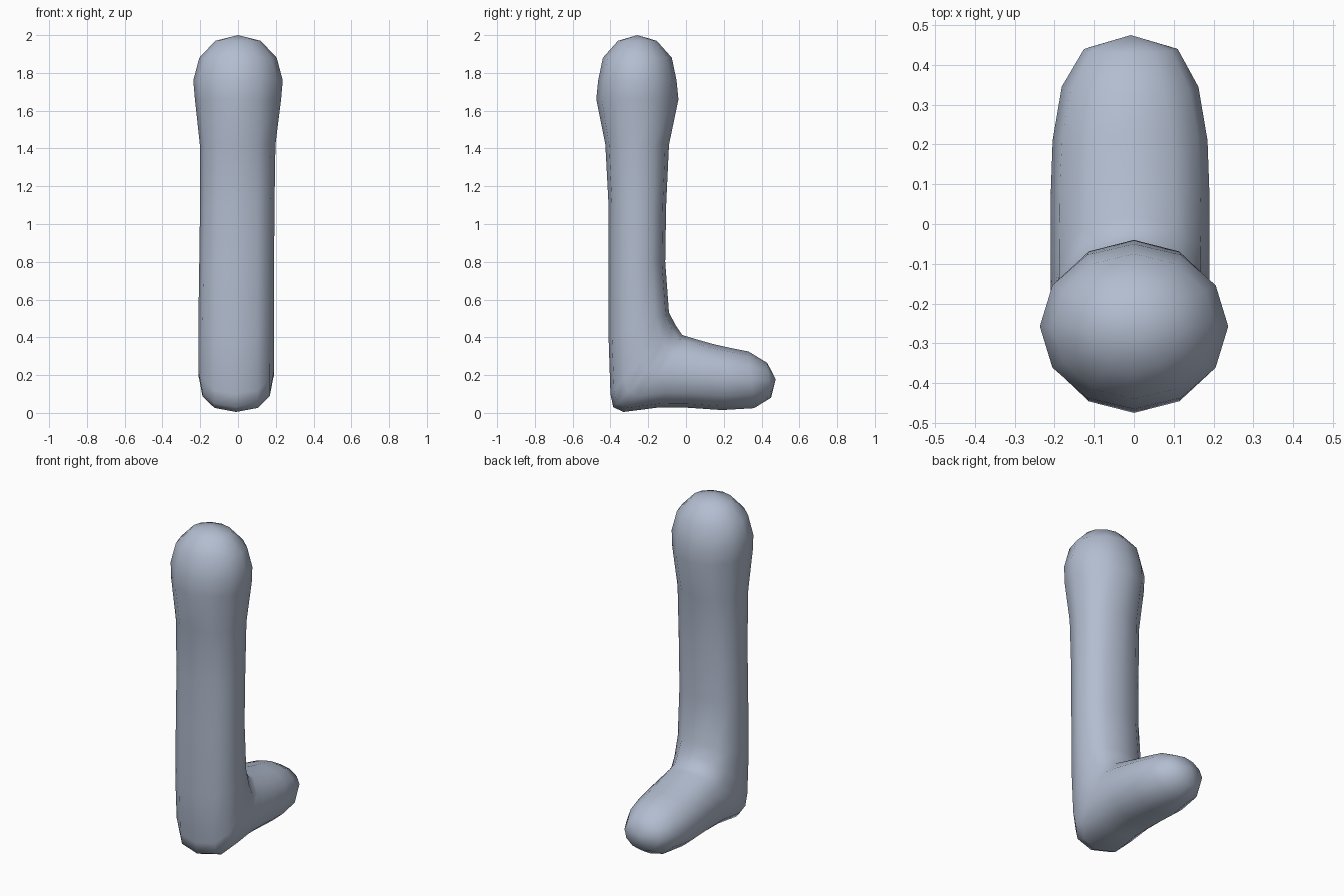
import bpy, bmesh, math
from mathutils import Vector

if "Cube" in bpy.data.objects:
    bpy.data.objects.remove(bpy.data.objects["Cube"])

SIDES = 12

# rings: back/sole point (y, z), front/instep point (y, z), half width, roundness power, x centre
RINGS = [
    # rounded top knob
    (-.36, 1.97, -.155, 1.97, .12, 1.0, 0),
    (-.44, 1.88, -.075, 1.88, .205, 1.0, 0),
    (-.465, 1.76, -.05, 1.76, .237, 1.0, 0),
    (-.475, 1.66, -.04, 1.66, .228, 1.0, 0),
    # shaft
    (-.427, 1.42, -.09, 1.42, .2, .88, -.002),
    (-.41, 1.10, -.105, 1.10, .197, .85, -.004),
    (-.41, .80, -.11, .80, .198, .85, -.007),
    (-.41, .40, -.09, .53, .2, .82, -.01),
    # heel bend
    (-.40, .10, -.055, .465, .2, .8, -.01),
    (-.385, .03, -.02, .412, .2, .8, -.01),
    (-.33, .005, .02, .40, .2, .8, -.01),
    # foot
    (-.15, .028, .07, .385, .2, .85, -.01),
    (.0, .028, .14, .365, .2, .88, -.01),
    (.19, .015, .23, .345, .195, .92, -.01),
    (.36, .025, .33, .325, .172, 1.0, -.01),
    (.45, .08, .43, .265, .118, 1.0, -.008),
]


def shaped(v, p):
    return math.copysign(abs(v) ** p, v)


bm = bmesh.new()
loops = []
for y0, z0, y1, z1, w, p, xc in RINGS:
    a, b = Vector((xc, y0, z0)), Vector((xc, y1, z1))
    mid, half = (a + b) / 2, (b - a) / 2
    loop = []
    for i in range(SIDES):
        t = 2 * math.pi * i / SIDES
        off = Vector((w * shaped(math.sin(t), p), 0, 0))
        loop.append(bm.verts.new(mid + half * shaped(math.cos(t), p) + off))
    loops.append(loop)

# skin between rings
for la, lb in zip(loops, loops[1:]):
    for i in range(SIDES):
        j = (i + 1) % SIDES
        bm.faces.new((la[i], la[j], lb[j], lb[i]))

# crown and toe tips
for loop, tip in ((loops[0], (0, -.258, 2.0)), (loops[-1], (-.008, .475, .178))):
    v = bm.verts.new(tip)
    for i in range(SIDES):
        bm.faces.new((loop[i], loop[(i + 1) % SIDES], v))

bmesh.ops.recalc_face_normals(bm, faces=bm.faces)
for f in bm.faces:
    f.smooth = True

mesh = bpy.data.meshes.new("leg_with_foot")
bm.to_mesh(mesh)
bm.free()

mat = bpy.data.materials.new("pale blue grey")
mat.diffuse_color = (.45, .51, .63, 1)
mat.use_nodes = True
mat.node_tree.nodes["Principled BSDF"].inputs["Base Color"].default_value = mat.diffuse_color
mesh.materials.append(mat)
leg = bpy.data.objects.new("leg_with_foot", mesh)
bpy.context.collection.objects.link(leg)
